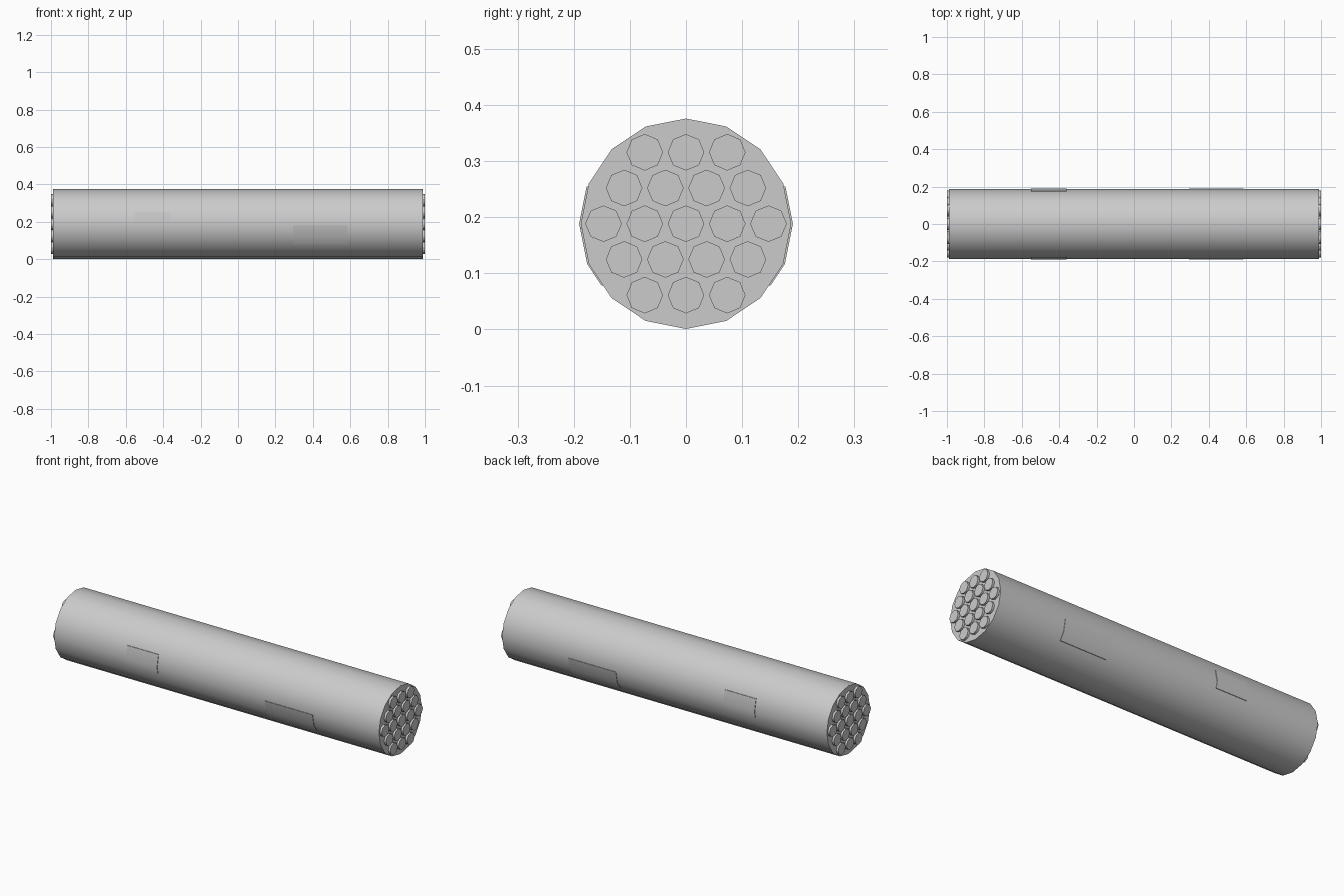
import bpy, bmesh, math

if "Cube" in bpy.data.objects:
    bpy.data.objects.remove(bpy.data.objects["Cube"])

R, CZ, HALF = 0.1875, 0.1885, 0.988   # casing radius, axis height, half length

gray = bpy.data.materials.new("plain_gray")
gray.diffuse_color = (0.6, 0.6, 0.6, 1)
gray.use_nodes = True
gray.node_tree.nodes["Principled BSDF"].inputs["Base Color"].default_value = gray.diffuse_color


def finish(name, bm):
    bmesh.ops.recalc_face_normals(bm, faces=bm.faces)
    me = bpy.data.meshes.new(name)
    bm.to_mesh(me)
    bm.free()
    ob = bpy.data.objects.new(name, me)
    bpy.context.collection.objects.link(ob)
    me.materials.append(gray)
    bpy.context.view_layer.objects.active = ob
    ob.select_set(True)
    bpy.ops.object.shade_smooth_by_angle(angle=math.radians(50))
    ob.select_set(False)
    return ob


def add_prism(bm, x0, x1, y, z, r, sides):
    # closed prism lying along x, with one corner straight up
    rings = []
    for x in (x0, x1):
        rings.append([bm.verts.new((x, y + r * math.sin(2 * math.pi * i / sides),
                                    z + r * math.cos(2 * math.pi * i / sides)))
                      for i in range(sides)])
    a, b = rings
    bm.faces.new(a)
    bm.faces.new(b[::-1])
    for i in range(sides):
        j = (i + 1) % sides
        bm.faces.new((a[i], b[i], b[j], a[j]))


# Outer casing
bm = bmesh.new()
add_prism(bm, -HALF, HALF, 0, CZ, R, 16)
finish("casing", bm)

# Tube mouths: hexagonal packing of 3-4-5-4-3 on both ends
bm = bmesh.new()
pitch = 0.0735
for row in range(-2, 3):
    count = 5 - abs(row)
    for k in range(count):
        y = (k - (count - 1) / 2) * pitch
        z = CZ + row * pitch * math.sqrt(3) / 2
        for s in (-1, 1):
            add_prism(bm, s * (HALF - 0.01), s * 1.0, y, z, 0.0325, 8)
finish("tube_mouths", bm)


def side_y(z):
    # half width of the 16-sided casing at height z
    a = math.asin((z - CZ) / R)
    step = math.pi / 8
    k = math.floor(a / step)
    z0, z1 = R * math.sin(k * step), R * math.sin((k + 1) * step)
    y0, y1 = R * math.cos(k * step), R * math.cos((k + 1) * step)
    return y0 + (y1 - y0) * (z - CZ - z0) / (z1 - z0)


# Thin cover plates that follow the casing, on both sides
for name, x0, x1, z0, z1, zc in (("small_cover", -0.55, -0.36, 0.152, 0.255, CZ),
                                 ("large_cover", 0.295, 0.585, 0.078, 0.18,
                                  CZ - R * math.sin(math.pi / 8))):
    bm = bmesh.new()
    for s in (-1, 1):
        loops = []
        for x in (x0, x1):
            outer = [bm.verts.new((x, s * (side_y(z) + 0.003), z)) for z in (z0, zc, z1)]
            inner = [bm.verts.new((x, s * (side_y(z) - 0.002), z)) for z in (z1, zc, z0)]
            loops.append(outer + inner)
        a, b = loops
        bm.faces.new(a)
        bm.faces.new(b[::-1])
        for i in range(6):
            j = (i + 1) % 6
            bm.faces.new((a[i], b[i], b[j], a[j]))
    finish(name, bm)
